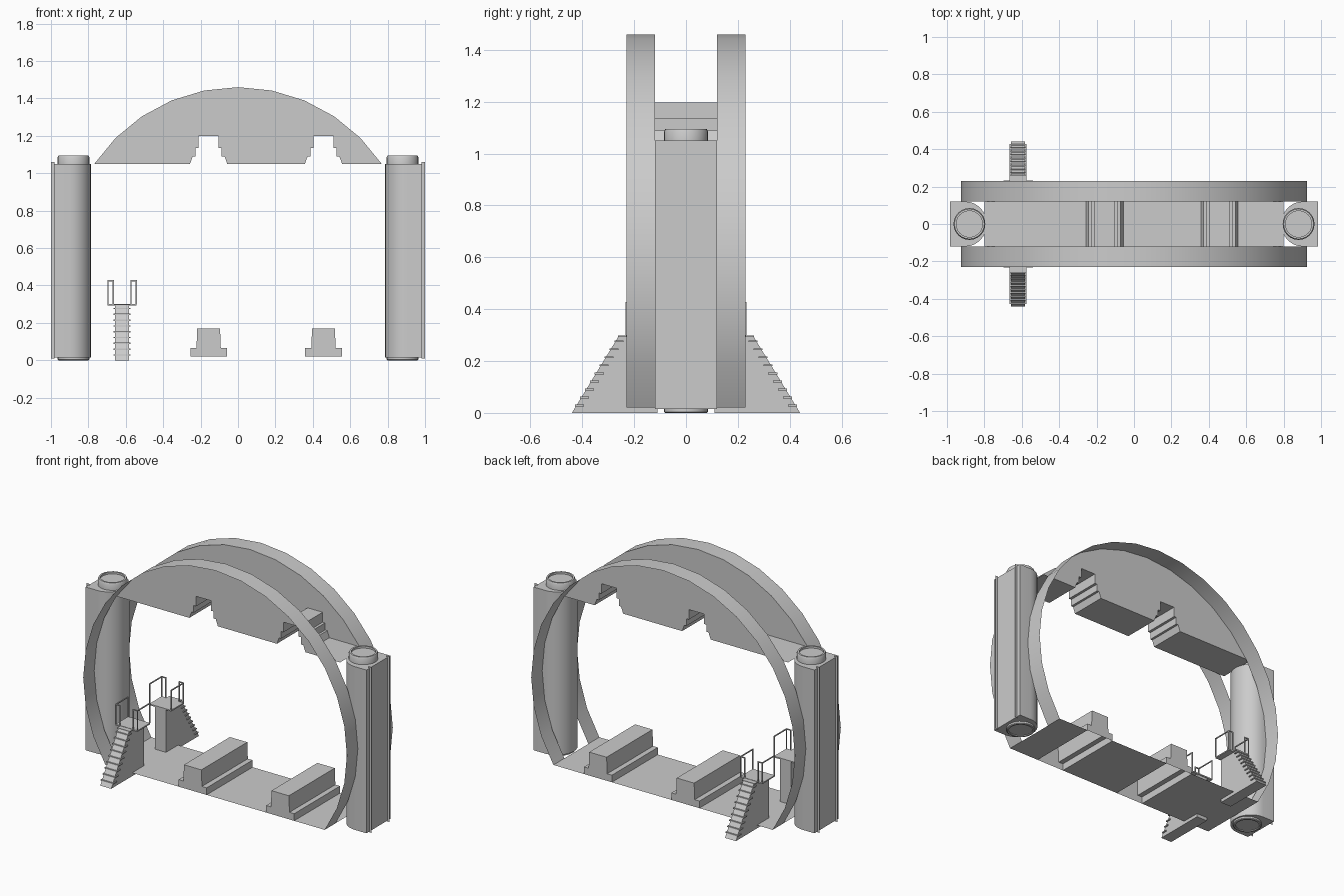
import bpy, bmesh
from math import sin, cos, pi, radians

if "Cube" in bpy.data.objects:
    bpy.data.objects.remove(bpy.data.objects["Cube"])

WALL, RIM = 0.12, 0.23          # half depth of the walls and of the outer rims
CZ, R = 0.535, 0.925            # ring centre height and radius
SLOTS = (-0.157, 0.457)         # x centres of the two cradles


def make(name, verts, faces, smooth=False):
    bm = bmesh.new()
    vs = [bm.verts.new(v) for v in verts]
    for f in faces:
        bm.faces.new([vs[i] for i in f])
    bmesh.ops.recalc_face_normals(bm, faces=bm.faces)
    me = bpy.data.meshes.new(name)
    bm.to_mesh(me)
    bm.free()
    ob = bpy.data.objects.new(name, me)
    bpy.context.collection.objects.link(ob)
    if smooth:
        bpy.ops.object.select_all(action='DESELECT')
        ob.select_set(True)
        bpy.context.view_layer.objects.active = ob
        bpy.ops.object.shade_smooth_by_angle(angle=radians(30))
    return ob


def strip(name, pts, y0, y1, smooth=False):
    """Open sheet: an x-z path swept along y."""
    n = len(pts)
    verts = [(x, y0, z) for x, z in pts] + [(x, y1, z) for x, z in pts]
    return make(name, verts, [(i, i + 1, n + i + 1, n + i) for i in range(n - 1)], smooth)


def prism(name, a, b, smooth=False):
    """Solid between two matching outlines."""
    n = len(a)
    sides = [(i, (i + 1) % n, n + (i + 1) % n, n + i) for i in range(n)]
    return make(name, a + b, [tuple(range(n)), tuple(range(n, 2 * n))] + sides, smooth)


def box(name, x0, x1, y0, y1, z0, z1):
    q = [(x0, y0), (x1, y0), (x1, y1), (x0, y1)]
    return prism(name, [(x, y, z0) for x, y in q], [(x, y, z1) for x, y in q])


def lathe(name, cx, prof, n=24):
    """Revolve (radius, z) about a vertical axis; the last ring is filled."""
    verts = [(cx + r * cos(2 * pi * i / n), r * sin(2 * pi * i / n), z)
             for r, z in prof for i in range(n)]
    faces = [(k * n + i, k * n + (i + 1) % n, (k + 1) * n + (i + 1) % n, (k + 1) * n + i)
             for k in range(len(prof) - 1) for i in range(n)]
    faces.append(tuple(range((len(prof) - 1) * n, len(prof) * n)))
    return make(name, verts, faces, True)


def stepped(half, end_x, z):
    """Flat path with a stepped hump (half profile) at each slot."""
    pts = [(-end_x, z)]
    for c in SLOTS:
        pts += [(c - w, h) for w, h in half] + [(c + w, h) for w, h in reversed(half)]
    return pts + [(end_x, z)]


def arc(k0, k1):
    step = 2 * pi / 32
    return [(R * cos(k * step), CZ + R * sin(k * step)) for k in range(k0, k1 + 1)]


TOP, BOTTOM = arc(3, 3)[0][1], arc(-3, -3)[0][1]
end_x = arc(3, 3)[0][0]
notch = [(0.1, TOP), (0.085, 1.09), (0.07, 1.09), (0.07, 1.135), (0.053, 1.135), (0.053, 1.198)]
cradle = [(0.098, BOTTOM), (0.098, 0.066), (0.065, 0.066), (0.061, 0.17)]

# Rims and arched wall plates, front and back
for s, side in ((-1, "front"), (1, "back")):
    strip(side + "_rim", arc(-3, 19), s * WALL, s * RIM, True)
    outline = stepped(notch, end_x, TOP)[:-1] + arc(3, 13)[:-1]
    make(side + "_arch_wall", [(x, s * WALL, z) for x, z in outline],
         [tuple(range(len(outline)))])
    # End plates of the hollow cradle humps
    for c in SLOTS:
        hump = [(c - w, h) for w, h in cradle] + [(c + w, h) for w, h in reversed(cradle)]
        make(side + "_cradle_end", [(x, s * RIM, z) for x, z in hump], [tuple(range(len(hump)))])

# Ceiling with stepped slots, floor with stepped cradles
strip("ceiling", stepped(notch, 0.8, TOP), -WALL, WALL)
strip("floor", stepped(cradle, end_x, BOTTOM), -RIM, RIM)

# Side pillars: flat outside, rounded inside, with round caps and thin fins
for s, side in ((-1, "left"), (1, "right")):
    d = [(s * 0.985, -WALL), (s * 0.985, WALL)]
    d += [(s * (0.902 - 0.115 * cos(a)), WALL * sin(a))
          for a in (pi / 2 - pi * i / 16 for i in range(17))]
    prism(side + "_pillar", [(x, y, 0.015) for x, y in d], [(x, y, 1.05) for x, y in d], True)
    lathe(side + "_top_cap", s * 0.88, [(0.085, 1.045), (0.085, 1.085), (0.08, 1.095),
                                        (0.07, 1.095), (0.07, 1.083)])
    lathe(side + "_bottom_cap", s * 0.88, [(0.085, 0.02), (0.085, 0.004), (0.08, 0.0),
                                           (0.07, 0.0), (0.07, 0.006)])
    for y in (-0.09, 0.09):
        x0, x1 = s * 0.98, s
        make(side + "_pillar_fin", [(x0, y, 0.01), (x1, y, 0.01), (x1, y, 1.06), (x0, y, 1.06)],
             [(0, 1, 2, 3)])

# Access stairs, front and back
CX, T = -0.62, 0.003
for s, side in ((-1, "front"), (1, "back")):
    prof = [(0.11, 0.0), (0.44, 0.0), (0.262, 0.292), (0.11, 0.292)]
    prism(side + "_stair_body", [(CX - 0.038, s * y, z) for y, z in prof],
          [(CX + 0.038, s * y, z) for y, z in prof])
    for i in range(9):
        z = 0.025 + i * 0.031
        y = 0.443 - z * 0.61
        box(side + "_stair_tread", CX - 0.045, CX + 0.045, s * (y - 0.035), s * y, z, z + 0.007)
    box(side + "_stair_landing", CX - 0.045, CX + 0.045, s * 0.2, s * 0.262, 0.292, 0.298)
    box(side + "_platform", CX - 0.077, CX + 0.077, s * 0.105, s * 0.232, 0.292, 0.3)
    # Corner handrails: three posts and two top bars per side
    for m in (-1, 1):
        xo, xi = CX + m * 0.076, CX + m * 0.047
        ya, yb = s * 0.108, s * 0.23
        for x, y in ((xo, ya), (xo, yb), (xi, yb)):
            box(side + "_rail_post", x - T, x + T, y - T, y + T, 0.3, 0.428)
        box(side + "_rail_side", xo - T, xo + T, ya, yb, 0.422, 0.428)
        box(side + "_rail_end", xo, xi, yb - T, yb + T, 0.422, 0.428)
